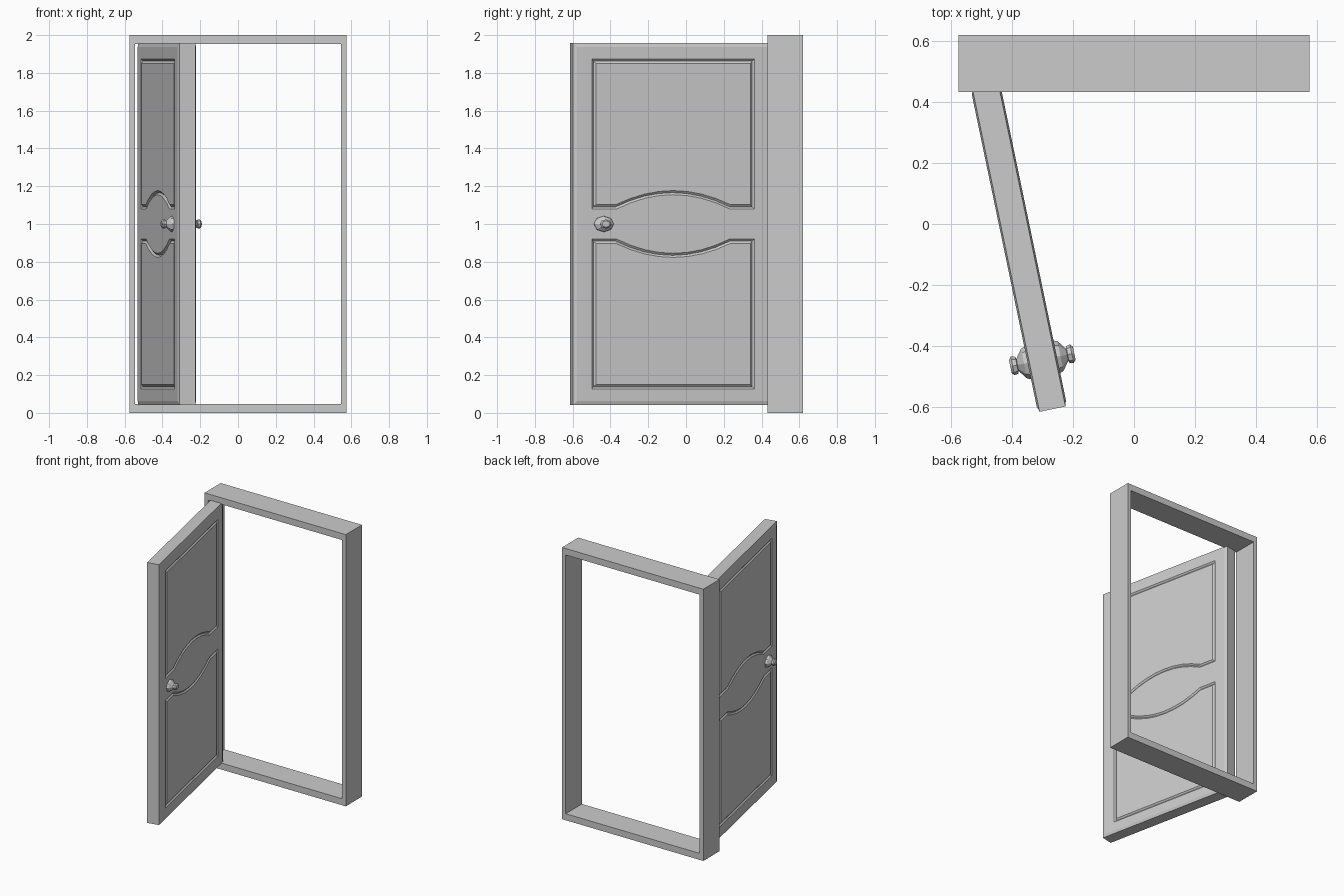
import bpy, bmesh, math
from mathutils import Vector

if "Cube" in bpy.data.objects:
    bpy.data.objects.remove(bpy.data.objects["Cube"], do_unlink=True)

grey = bpy.data.materials.new("plain_grey")
grey.use_nodes = True
grey.diffuse_color = (0.6, 0.6, 0.6, 1)
grey.node_tree.nodes["Principled BSDF"].inputs["Base Color"].default_value = (0.6, 0.6, 0.6, 1)


def ring(bm, points):
    return [bm.verts.new(p) for p in points]


def bridge(bm, a, b):
    for i in range(len(a)):
        j = (i + 1) % len(a)
        bm.faces.new((a[i], a[j], b[j], b[i]))


def rectangle(half_y, half_z):
    return [(-half_y, -half_z), (half_y, -half_z), (half_y, half_z), (-half_y, half_z)]


def finish(bm, name, parent=None):
    bmesh.ops.recalc_face_normals(bm, faces=bm.faces)
    mesh = bpy.data.meshes.new(name)
    bm.to_mesh(mesh)
    bm.free()
    mesh.materials.append(grey)
    obj = bpy.data.objects.new(name, mesh)
    bpy.context.collection.objects.link(obj)
    obj.parent = parent
    return obj


# Door frame: rectangular tube around the opening
FRONT, BACK = 0.432, 0.62
bm = bmesh.new()
loops = []
for half_x, half_z, y in ((0.575, 1, FRONT), (0.575, 1, BACK),
                          (0.545, 0.952, BACK), (0.545, 0.952, FRONT)):
    loops.append(ring(bm, [(x, y, z + 1) for x, z in rectangle(half_x, half_z)]))
for i in range(4):
    bridge(bm, loops[i], loops[(i + 1) % 4])
finish(bm, "door_frame")


# Outline of a panel whose inner edge bows around the middle rail
def panel_outline(inset, flip):
    half, top, flat = 0.44 - inset, 0.873 - inset, 0.08 + inset
    arch, rise, steps = 0.305 + 0.24 * inset, 0.075, 8
    pts = [(half, flat), (half, top), (-half, top), (-half, flat)]
    for i in range(steps + 1):
        t = 2 * i / steps - 1
        pts.append((t * arch, flat + rise * (1 - t * t)))
    return [(y, z * flip) for y, z in pts]


# Door leaf: slab with chamfered faces and a V groove around each panel
HALF_LENGTH, HALF_HEIGHT = 0.54, 0.958
CORE, FACE, CHAMFER = 0.043, 0.049, 0.02
GROOVE, DEPTH = 0.011, 0.009
bm = bmesh.new()
cores = []
for side in (-1, 1):
    core = ring(bm, [(side * CORE, y, z) for y, z in rectangle(HALF_LENGTH, HALF_HEIGHT)])
    rim = ring(bm, [(side * FACE, y, z) for y, z in
                    rectangle(HALF_LENGTH - CHAMFER, HALF_HEIGHT - CHAMFER)])
    bridge(bm, core, rim)
    cores.append(core)
    borders = [rim]
    for flip in (-1, 1):
        steps = []
        for k, depth in enumerate((0, DEPTH, 0)):
            steps.append(ring(bm, [(side * (FACE - depth), y, z)
                                   for y, z in panel_outline(k * GROOVE, flip)]))
        bridge(bm, steps[0], steps[1])
        bridge(bm, steps[1], steps[2])
        bm.faces.new(steps[2])
        borders.append(steps[0])
    edges = [bm.edges.get((b[i - 1], b[i])) for b in borders for i in range(len(b))]
    bmesh.ops.triangle_fill(bm, edges=edges, use_beauty=True, normal=Vector((side, 0, 0)))
bridge(bm, cores[0], cores[1])
door = finish(bm, "door_leaf")
door.location = (-0.377, -0.078, 1)
door.rotation_euler.z = math.radians(11.75)

# Knobs: faceted oval rosette, neck and grip on each face
PROFILE = ((0, 0.054), (0.012, 0.05), (0.034, 0.02), (0.036, 0.028), (0.05, 0.031), (0.058, 0.022))
for side, name in ((-1, "outer_knob"), (1, "inner_knob")):
    bm = bmesh.new()
    rings = []
    for out, radius in PROFILE:
        angles = [math.tau * i / 8 for i in range(8)]
        rings.append(ring(bm, [(side * (FACE + out), radius * math.cos(a) - 0.375,
                                0.78 * radius * math.sin(a)) for a in angles]))
    for a, b in zip(rings, rings[1:]):
        bridge(bm, a, b)
    bm.faces.new(rings[0])
    bm.faces.new(rings[-1])
    finish(bm, name, door)
